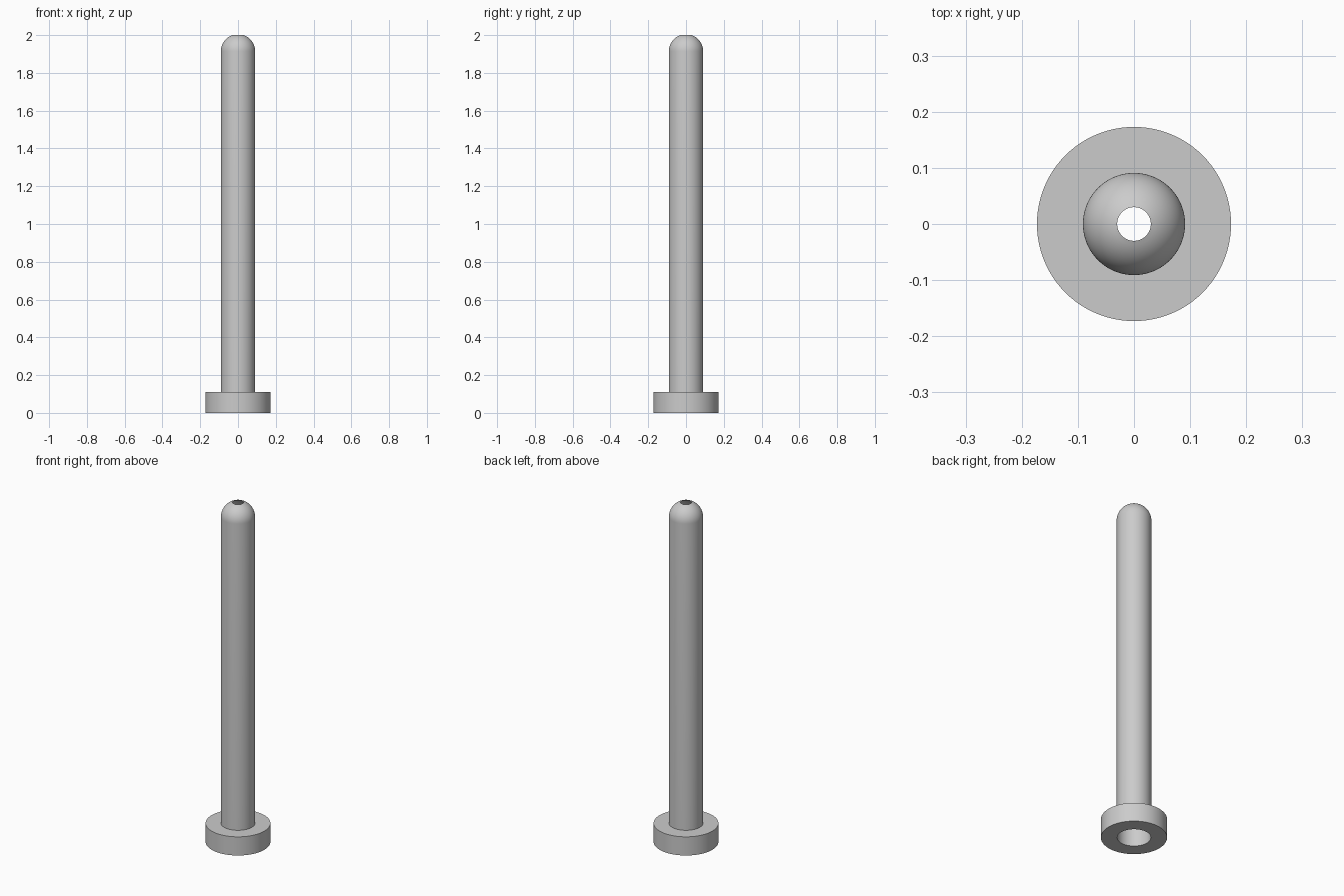
import bpy, bmesh, math

cube = bpy.data.objects.get("Cube")
if cube:
    bpy.data.objects.remove(cube, do_unlink=True)

# Plain grey finish
grey = bpy.data.materials.new("satin grey")
grey.use_nodes = True
color = (0.6, 0.6, 0.6, 1)
grey.diffuse_color = color
grey.node_tree.nodes["Principled BSDF"].inputs["Base Color"].default_value = color

SIDES = 96
OUTER, BORE, HOLE = 0.091, 0.088, 0.03
FLANGE_R, FLANGE_H = 0.173, 0.11
HEIGHT = 2.0
DOME_Z = HEIGHT - math.sqrt(OUTER ** 2 - HOLE ** 2)


def dome(radius, steps=14):
    """Arc from the wall up to the tip hole."""
    end = math.acos(HOLE / radius)
    return [(radius * math.cos(end * i / steps), DOME_Z + radius * math.sin(end * i / steps))
            for i in range(steps + 1)]


def lathe(name, profile):
    """Spin a closed (radius, height) profile around the z axis."""
    bm = bmesh.new()
    rings = []
    for k in range(SIDES):
        a = 2 * math.pi * k / SIDES
        rings.append([bm.verts.new((r * math.cos(a), r * math.sin(a), z)) for r, z in profile])
    n = len(profile)
    for k in range(SIDES):
        a, b = rings[k], rings[(k + 1) % SIDES]
        for i in range(n):
            j = (i + 1) % n
            bm.faces.new((a[i], b[i], b[j], a[j]))
    bmesh.ops.recalc_face_normals(bm, faces=bm.faces)
    mesh = bpy.data.meshes.new(name)
    bm.to_mesh(mesh)
    bm.free()
    mesh.materials.append(grey)
    obj = bpy.data.objects.new(name, mesh)
    bpy.context.collection.objects.link(obj)
    bpy.ops.object.select_all(action="DESELECT")
    obj.select_set(True)
    bpy.context.view_layer.objects.active = obj
    bpy.ops.object.shade_smooth_by_angle(angle=math.radians(30))
    return obj


# Hollow sleeve: base flange, straight tube and rounded tip with a small hole
base = [(BORE, 0), (FLANGE_R, 0), (FLANGE_R, FLANGE_H), (OUTER, FLANGE_H)]
lathe("flanged_sleeve", base + dome(OUTER) + dome(BORE)[::-1])
